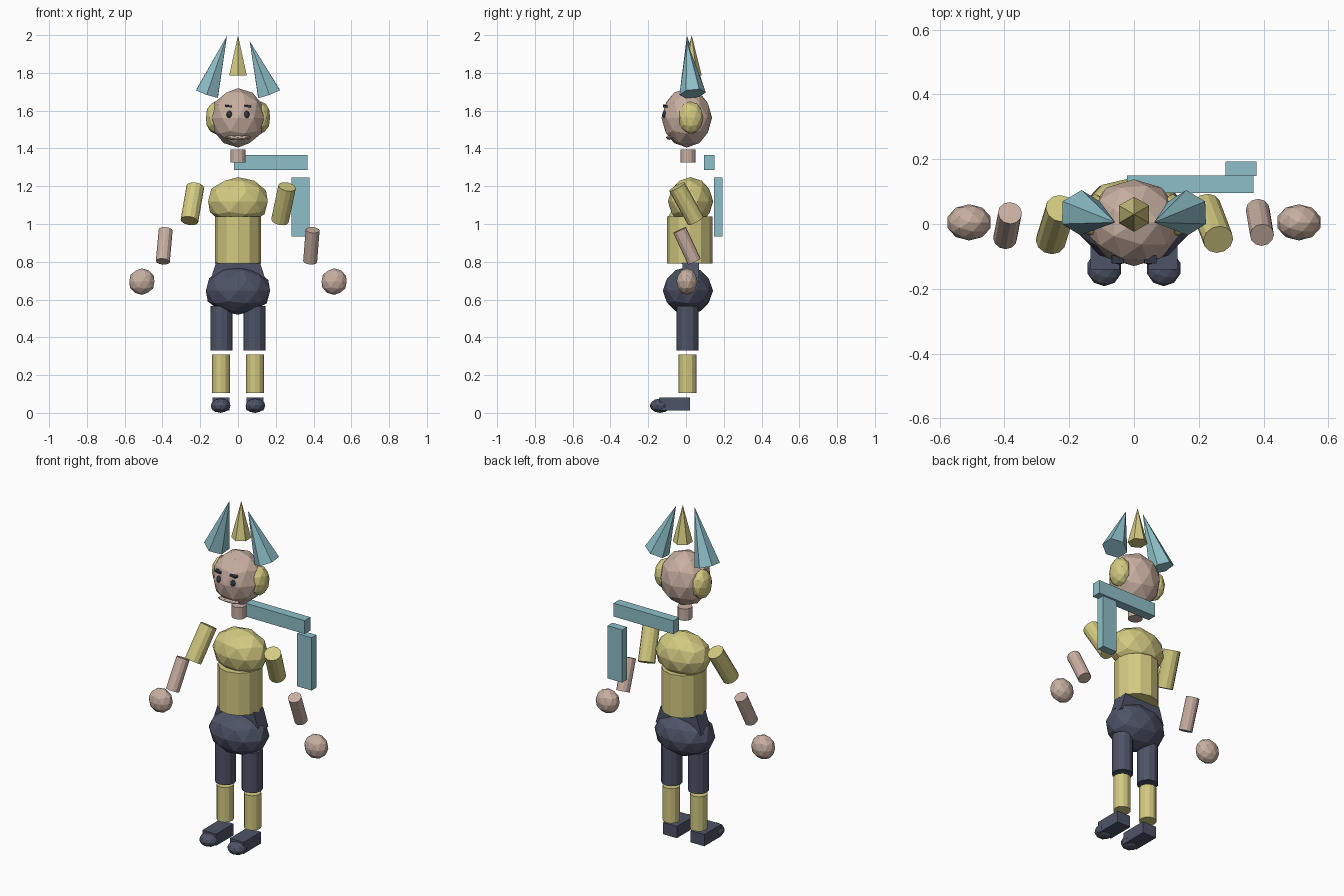
import bpy, math
from mathutils import Vector

if "Cube" in bpy.data.objects:
    bpy.data.objects.remove(bpy.data.objects["Cube"])


def mat(name, rgb):
    m = bpy.data.materials.new(name)
    m.diffuse_color = (*rgb, 1)
    m.use_nodes = True
    m.node_tree.nodes["Principled BSDF"].inputs["Base Color"].default_value = m.diffuse_color
    return m


SKIN = mat("skin", (0.58, 0.43, 0.36))
YELLOW = mat("yellow", (0.65, 0.59, 0.22))
BLUE = mat("light_blue", (0.27, 0.52, 0.58))
NAVY = mat("navy", (0.075, 0.088, 0.135))
INK = mat("ink", (0.035, 0.04, 0.06))


def finish(name, material):
    ob = bpy.context.object
    ob.name = name
    ob.data.materials.append(material)
    return ob


def ball(name, loc, radii, material, subdiv=2):
    bpy.ops.mesh.primitive_ico_sphere_add(subdivisions=subdiv, radius=1, location=loc)
    ob = finish(name, material)
    ob.scale = radii
    return ob


def box(name, lo, hi, material):
    lo, hi = Vector(lo), Vector(hi)
    bpy.ops.mesh.primitive_cube_add(size=1, location=(lo + hi) / 2)
    ob = finish(name, material)
    ob.scale = hi - lo
    return ob


def rod(name, a, b, r, material, tip=None, sides=12):
    """Cylinder or cone from a to b, tilted about x then y."""
    a, b = Vector(a), Vector(b)
    d = (b - a).normalized()
    rot = (-math.asin(d.y), math.atan2(d.x, d.z), 0)
    bpy.ops.mesh.primitive_cone_add(vertices=sides, radius1=r, radius2=r if tip is None else tip,
                                    depth=(b - a).length, location=(a + b) / 2, rotation=rot)
    return finish(name, material)


# Head, ears and neck
ball("head", (0, 0.004, 1.562), (0.145, 0.134, 0.157), SKIN)
rod("neck", (0, 0.01, 1.325), (0, 0.01, 1.395), 0.04, SKIN)
ball("mouth", (0, -0.086, 1.458), (0.072, 0.02, 0.012), SKIN)
for side, s in (("left", -1), ("right", 1)):
    ball(side + "_ear", (s * 0.12, 0.025, 1.563), (0.052, 0.067, 0.086), YELLOW)
    ball(side + "_eye", (s * 0.046, -0.112, 1.58), (0.015, 0.014, 0.02), INK)
    brow = box(side + "_brow", (s * 0.05 - 0.019, -0.122, 1.619),
               (s * 0.05 + 0.019, -0.098, 1.629), INK)
    brow.rotation_euler.y = math.radians(8)

# Spikes above the head
rod("middle_spike", (0, 0.03, 1.785), (0, 0.03, 2.0), 0.054, YELLOW, 0, 6)
rod("left_spike", (-0.164, 0.035, 1.69), (-0.058, 0.005, 1.997), 0.07, BLUE, 0, 6)
rod("right_spike", (0.164, 0.035, 1.69), (0.062, 0.005, 1.968), 0.07, BLUE, 0, 6)

# Torso
ball("chest", (0, 0.024, 1.12), (0.166, 0.12, 0.128), YELLOW)
rod("waist", (0, 0.02, 0.79), (0, 0.02, 1.04), 0.121, YELLOW)
ball("hips", (0, 0.01, 0.647), (0.179, 0.133, 0.127), NAVY)
belt = box("hip_plate", (-0.15, -0.018, 0.69), (0.15, 0.07, 0.795), NAVY)
for v in belt.data.vertices:
    if v.co.z > 0:
        v.co.x *= 0.78

# Legs and feet
for side, s in (("left", -1), ("right", 1)):
    x = s * 0.09
    rod(side + "_thigh", (x * 0.97, 0.008, 0.33), (x * 0.97, 0.008, 0.565), 0.057, NAVY)
    rod(side + "_shin", (x, 0.008, 0.105), (x, 0.008, 0.31), 0.047, YELLOW)
    box(side + "_foot", (x - 0.045, -0.14, 0.013), (x + 0.045, 0.022, 0.082), NAVY)
    ball(side + "_toe", (x * 1.02, -0.137, 0.038), (0.054, 0.055, 0.038), NAVY)

# Arms swing in opposite directions: one is the other turned half around
for side, s in (("left", -1), ("right", 1)):
    top_x, low_x = (-0.226, -0.257) if s < 0 else (0.26, 0.222)
    rod(side + "_upper_arm", (low_x, s * 0.052, 1.017), (top_x, -s * 0.048, 1.197), 0.047, YELLOW)
    top_x, low_x = (-0.383, -0.398) if s < 0 else (0.395, 0.382)
    rod(side + "_forearm", (low_x, s * 0.044, 0.801), (top_x, -s * 0.034, 0.968), 0.037, SKIN)
    ball(side + "_hand", (s * 0.509, 0.005, 0.695), (0.07, 0.056, 0.07), SKIN)

# Bars behind the shoulder
box("shoulder_bar", (-0.022, 0.096, 1.287), (0.369, 0.15, 1.366), BLUE)
box("hanging_bar", (0.283, 0.148, 0.935), (0.378, 0.193, 1.247), BLUE)
